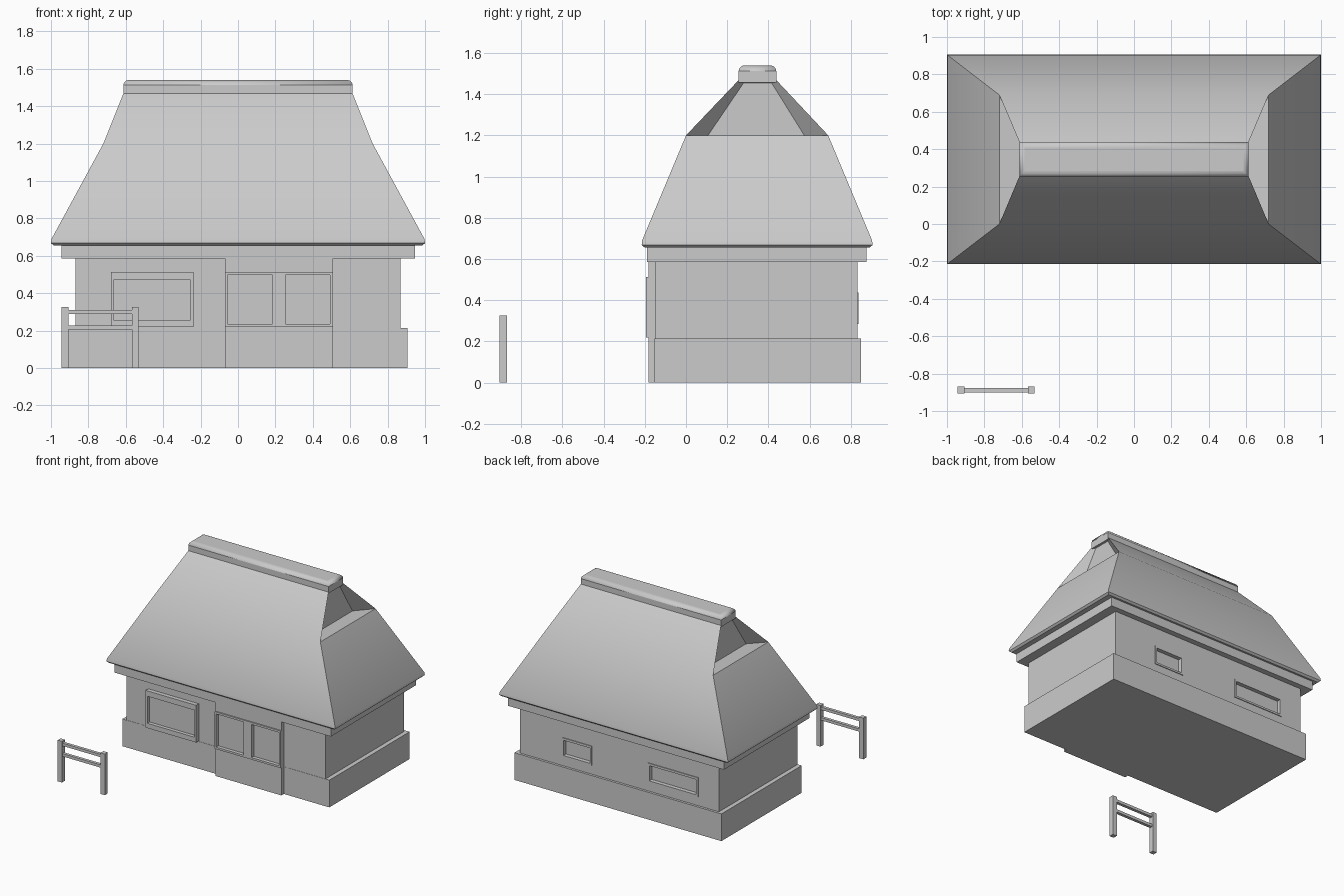
import bpy, bmesh

if "Cube" in bpy.data.objects:
    bpy.data.objects.remove(bpy.data.objects["Cube"])


def finish(name, bm):
    bmesh.ops.recalc_face_normals(bm, faces=bm.faces)
    me = bpy.data.meshes.new(name)
    bm.to_mesh(me)
    bm.free()
    ob = bpy.data.objects.new(name, me)
    bpy.context.collection.objects.link(ob)
    return ob


def box(name, x, y, z):
    """Box from (min, max) pairs."""
    bm = bmesh.new()
    bmesh.ops.create_cube(bm, size=1)
    for v in bm.verts:
        v.co = [r[0] if c < 0 else r[1] for c, r in zip(v.co, (x, y, z))]
    return finish(name, bm)


def activate(ob):
    bpy.ops.object.select_all(action='DESELECT')
    ob.select_set(True)
    bpy.context.view_layer.objects.active = ob


def cut(ob, *ranges):
    """Cut a box-shaped opening out of an object."""
    cutter = box("cutter", *ranges)
    cutter.hide_render = True
    mod = ob.modifiers.new("opening", 'BOOLEAN')
    mod.operation = 'DIFFERENCE'
    mod.solver = 'EXACT'
    mod.object = cutter
    activate(ob)
    bpy.ops.object.modifier_apply(modifier=mod.name)
    bpy.data.objects.remove(cutter, do_unlink=True)


# Walls, plinth and beam band under the eaves
walls = box("walls", (-.87, .87), (-.15, .831), (.1, .62))
box("plinth", (-.905, .905), (-.152, .85), (0, .215))
box("eave_band", (-.945, .945), (-.19, .875), (.585, .66))

# Entrance: lower panel, lintel and sliding door frame with two openings
box("entrance_lower_panel", (-.07, .507), (-.183, -.1), (0, .219))
box("entrance_lintel", (-.07, .507), (-.183, -.1), (.513, .59))
door = box("door_frame", (-.07, .507), (-.193, -.13), (.219, .513))
for x in ((-.056, .185), (.254, .492)):
    cut(door, x, (-.3, -.165), (.235, .497))

# Front window
window = box("front_window", (-.68, -.238), (-.183, -.13), (.219, .513))
cut(window, (-.665, -.254), (-.3, -.155), (.257, .47))

# Back windows, recessed into the wall
for name, a, b in (("small_back_window", .24, .50), ("large_back_window", -.69, -.25)):
    opening = ((a + .015, b - .015), (.805, 1), (.30, .42))
    cut(walls, *opening)
    frame = box(name, (a, b), (.79, .837), (.285, .438))
    cut(frame, *opening)

# Thatched roof: stacked rectangular rings (half width, y min, y max, z)
rings = [(.985, -.20, .89, .655), (1, -.215, .905, .668), (.997, -.213, .903, .69),
         (.72, 0, .69, 1.2), (.61, .262, .432, 1.475)]
bm = bmesh.new()
loops = [[bm.verts.new(p) for p in ((-w, a, z), (w, a, z), (w, b, z), (-w, b, z))]
         for w, a, b, z in rings]
bm.faces.new(loops[0])
bm.faces.new(loops[-1])
for k, (lo, hi) in enumerate(zip(loops, loops[1:])):
    for i in range(4):
        j = (i + 1) % 4
        quad = [lo[i], lo[j], hi[j], hi[i]]
        if k == 3 and i % 2 == 1:
            # Recessed gable at each end of the roof
            s = 1 if i == 1 else -1
            pts = [(s * .595, y, z) for y, z in ((.10, 1.19), (.58, 1.19), (.415, 1.455), (.28, 1.455))]
            if s < 0:
                pts = [pts[n] for n in (1, 0, 3, 2)]
            inner = [bm.verts.new(p) for p in pts]
            bm.faces.new(inner)
            for n in range(4):
                m = (n + 1) % 4
                bm.faces.new([quad[n], quad[m], inner[m], inner[n]])
        else:
            bm.faces.new(quad)
roof = finish("thatched_roof", bm)

# Ridge cap with rounded edges
ridge = box("ridge_cap", (-.613, .613), (.255, .438), (1.457, 1.54))
bev = ridge.modifiers.new("rounding", 'BEVEL')
bev.width = .028
bev.segments = 3
bev.limit_method = 'WEIGHT'
weights = ridge.data.attributes.new("bevel_weight_edge", 'FLOAT', 'EDGE')
for e in ridge.data.edges:
    if all(ridge.data.vertices[v].co.z > 1.5 for v in e.vertices):
        weights.data[e.index].value = 1
for ob in (roof, ridge):
    activate(ob)
    bpy.ops.object.shade_smooth_by_angle(angle=.5)

# Little rail fence in front
for side, x in (("left", -.943), ("right", -.568)):
    box("fence_post_" + side, (x, x + .037), (-.905, -.869), (0, .325))
for level, z in (("lower", .205), ("upper", .288)):
    box("fence_rail_" + level, (-.92, -.55), (-.9, -.876), (z, z + .022))
